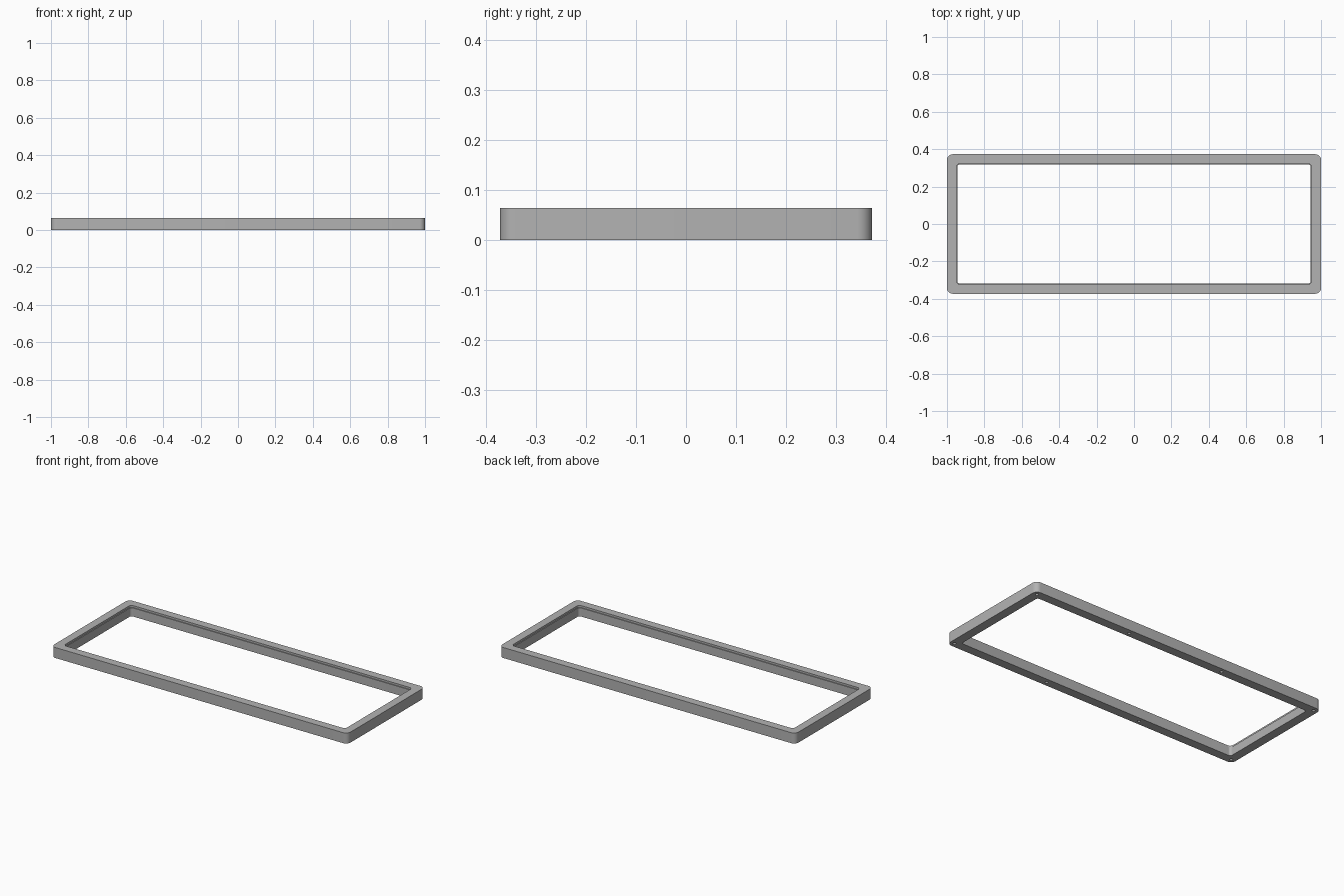
import bpy, bmesh, math

if "Cube" in bpy.data.objects:
    bpy.data.objects.remove(bpy.data.objects["Cube"])

HALF_X, HALF_Y, HEIGHT = 1.0, 0.373, 0.064
WALL, LEDGE, STEP = 0.055, 0.005, 0.012
CORNER, HOLE_R, HOLE_DEPTH = 0.03, 0.009, 0.04

grey = bpy.data.materials.new("plain grey")
grey.use_nodes = True
grey.diffuse_color = (0.45, 0.45, 0.45, 1)
grey.node_tree.nodes["Principled BSDF"].inputs["Base Color"].default_value = grey.diffuse_color


def rounded_ring(bm, inset, radius, z, steps=8):
    """Loop of vertices around a rounded rectangle."""
    ring = []
    cx, cy = HALF_X - inset - radius, HALF_Y - inset - radius
    for q, (sx, sy) in enumerate([(1, 1), (-1, 1), (-1, -1), (1, -1)]):
        for i in range(steps + 1):
            a = (q + i / steps) * math.pi / 2
            ring.append(bm.verts.new((sx * cx + radius * math.cos(a),
                                      sy * cy + radius * math.sin(a), z)))
    return ring


# Frame: sweep the wall section, with its small inner rebate, around the rectangle
bm = bmesh.new()
section = [(0, CORNER, 0), (0, CORNER, HEIGHT),
           (WALL - LEDGE, 0.02, HEIGHT), (WALL - LEDGE, 0.02, HEIGHT - STEP),
           (WALL, 0.015, HEIGHT - STEP), (WALL, 0.015, 0)]
rings = [rounded_ring(bm, *s) for s in section]
for a, b in zip(rings, rings[1:] + rings[:1]):
    for i in range(len(a)):
        j = (i + 1) % len(a)
        bm.faces.new((a[i], a[j], b[j], b[i]))
bmesh.ops.recalc_face_normals(bm, faces=bm.faces)
mesh = bpy.data.meshes.new("frame")
bm.to_mesh(mesh)
bm.free()
frame = bpy.data.objects.new("frame", mesh)
bpy.context.collection.objects.link(frame)
mesh.materials.append(grey)

# Blind screw holes: four along the underside of each long rail
bm = bmesh.new()
for side in (-1, 1):
    for k in (-1, -1 / 3, 1 / 3, 1):
        made = bmesh.ops.create_cone(bm, cap_ends=True, segments=20, radius1=HOLE_R,
                                     radius2=HOLE_R, depth=2 * HOLE_DEPTH)
        bmesh.ops.translate(bm, verts=made["verts"],
                            vec=(k * (HALF_X - WALL / 2), side * (HALF_Y - WALL / 2), 0))
cut_mesh = bpy.data.meshes.new("hole_cutters")
bm.to_mesh(cut_mesh)
bm.free()
cut_mesh.materials.append(grey)
cutters = bpy.data.objects.new("hole_cutters", cut_mesh)
bpy.context.collection.objects.link(cutters)
cutters.hide_render = True

# Apply the cut, then drop the helper
cut = frame.modifiers.new("screw holes", "BOOLEAN")
cut.operation = "DIFFERENCE"
cut.object = cutters
cut.solver = "EXACT"
bpy.ops.object.select_all(action="DESELECT")
frame.select_set(True)
bpy.context.view_layer.objects.active = frame
bpy.ops.object.modifier_apply(modifier=cut.name)
bpy.data.objects.remove(cutters)
bpy.ops.object.shade_smooth_by_angle(angle=math.radians(30))
